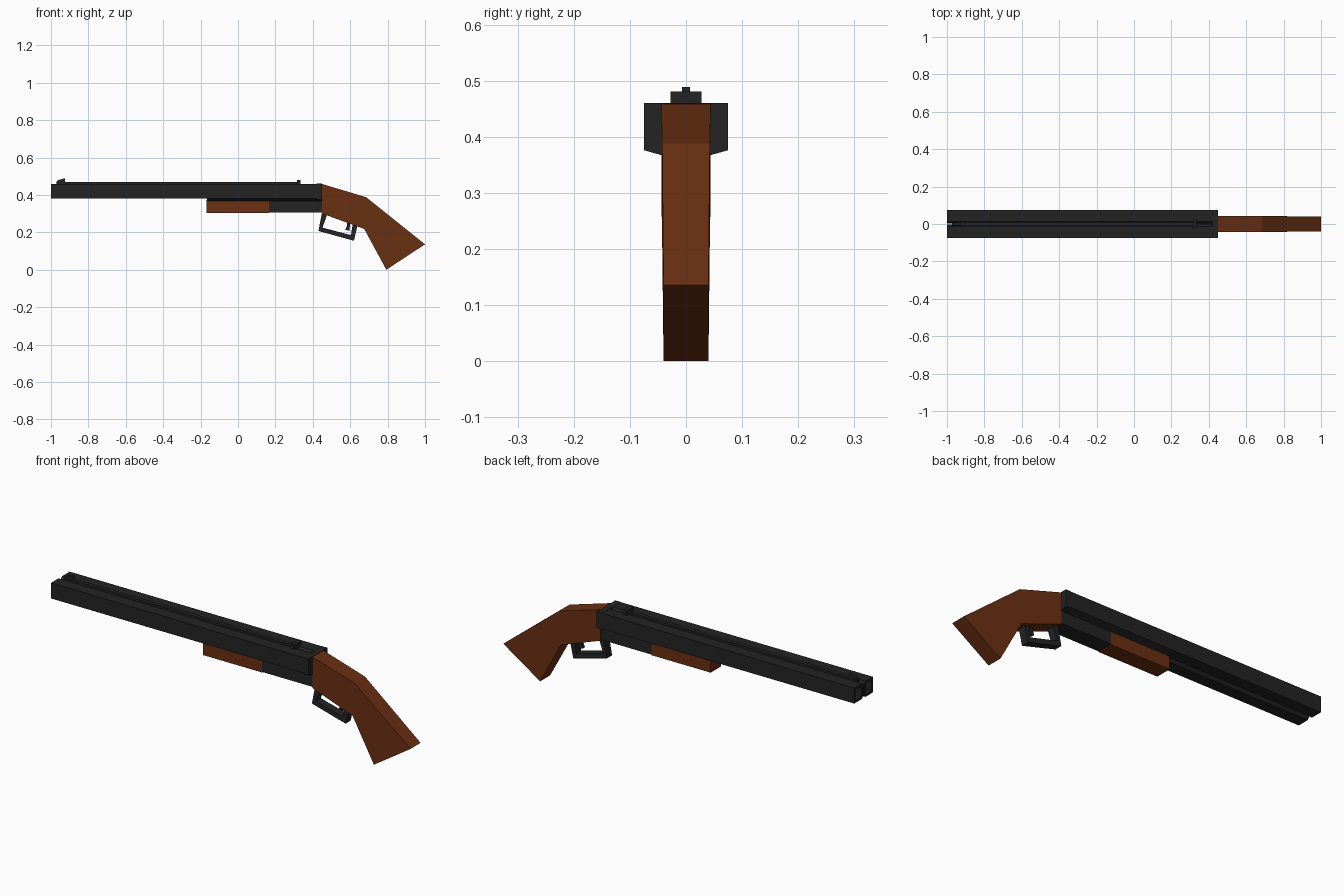
import bpy, bmesh
from mathutils import Vector

if "Cube" in bpy.data.objects:
    bpy.data.objects.remove(bpy.data.objects["Cube"])


def material(name, col):
    m = bpy.data.materials.new(name)
    m.diffuse_color = (*col, 1)
    m.use_nodes = True
    m.node_tree.nodes["Principled BSDF"].inputs["Base Color"].default_value = m.diffuse_color
    return m


METAL = material("dark_metal", (0.017, 0.017, 0.018))
WOOD = material("brown_wood", (0.145, 0.029, 0.006))


def finish(name, bm, mat):
    bmesh.ops.recalc_face_normals(bm, faces=bm.faces)
    me = bpy.data.meshes.new(name)
    bm.to_mesh(me)
    bm.free()
    me.materials.append(mat)
    ob = bpy.data.objects.new(name, me)
    bpy.context.collection.objects.link(ob)
    return ob


def extrude(bm, pts, vec):
    """Close a planar outline into a prism along vec; returns the start face."""
    face = bm.faces.new([bm.verts.new(p) for p in pts])
    ret = bmesh.ops.extrude_face_region(bm, geom=[face], use_keep_orig=True)
    moved = [g for g in ret["geom"] if isinstance(g, bmesh.types.BMVert)]
    bmesh.ops.translate(bm, verts=moved, vec=vec)
    return face


def side_prism(name, profile, half, mat):
    """Side profile (x, z) given thickness across y."""
    bm = bmesh.new()
    extrude(bm, [(x, -half, z) for x, z in profile], (0, 2 * half, 0))
    return finish(name, bm, mat)


def long_prism(name, section, x0, x1, mat):
    """Cross-section (y, z) swept along x."""
    bm = bmesh.new()
    extrude(bm, [(x0, y, z) for y, z in section], (x1 - x0, 0, 0))
    return finish(name, bm, mat)


def rect(a0, a1, b0, b1):
    return [(a0, b0), (a1, b0), (a1, b1), (a0, b1)]


# Twin barrels, square with chamfered inner edges and hollow muzzles
for side, label in ((-1, "front"), (1, "back")):
    bm = bmesh.new()
    sec = [(0.004, 0.394), (0.014, 0.38), (0.075, 0.38),
           (0.075, 0.459), (0.014, 0.459), (0.004, 0.448)]
    muzzle = extrude(bm, [(-1, side * y, z) for y, z in sec], (1.44, 0, 0))
    bmesh.ops.recalc_face_normals(bm, faces=bm.faces)
    bmesh.ops.inset_region(bm, faces=[muzzle], thickness=0.016)
    ret = bmesh.ops.extrude_face_region(bm, geom=[muzzle])
    bmesh.ops.translate(bm, vec=(0.15, 0, 0),
                        verts=[g for g in ret["geom"] if isinstance(g, bmesh.types.BMVert)])
    if muzzle.is_valid:
        bm.faces.remove(muzzle)
    finish("barrel_" + label, bm, METAL)

# Breech block and sloped bed under the barrels
long_prism("breech", [(-0.075, 0.376), (-0.043, 0.367), (0.043, 0.367),
                      (0.075, 0.376), (0.075, 0.46), (-0.075, 0.46)], 0.42, 0.45, METAL)
long_prism("barrel_bed", [(-0.072, 0.38), (-0.043, 0.367), (0.043, 0.367), (0.072, 0.38)],
           -0.165, 0.43, METAL)
long_prism("receiver", rect(-0.042, 0.042, 0.305, 0.37), 0.165, 0.45, METAL)

# Wooden fore-end
side_prism("fore_end", rect(-0.168, 0.165, 0.302, 0.372), 0.042, WOOD)

# Rib and sights
side_prism("rib", rect(-0.97, 0.33, 0.455, 0.468), 0.01, METAL)
side_prism("front_sight", [(-0.972, 0.465), (-0.925, 0.465), (-0.925, 0.489), (-0.965, 0.478)],
           0.007, METAL)
side_prism("rear_sight", rect(0.315, 0.335, 0.455, 0.481), 0.028, METAL)

# Stock with pistol grip, tapering slightly behind the wrist
stock = side_prism("stock", [(0.45, 0.458), (0.685, 0.388), (1.0, 0.136),
                             (0.793, 0.0), (0.675, 0.218), (0.45, 0.3)], 0.04, WOOD)
for v in stock.data.vertices:
    if v.co.x < 0.5:
        v.co.y *= 0.044 / 0.04
    elif v.co.x < 0.69:
        v.co.y *= 0.0425 / 0.04

# Trigger guard and trigger
side_prism("trigger_guard", [(0.45, 0.31), (0.478, 0.30), (0.452, 0.225), (0.604, 0.185),
                             (0.615, 0.255), (0.642, 0.25), (0.62, 0.155), (0.43, 0.207)],
           0.02, METAL)
side_prism("trigger", [(0.585, 0.27), (0.602, 0.262), (0.595, 0.208),
                       (0.574, 0.214), (0.583, 0.235)], 0.008, METAL)
